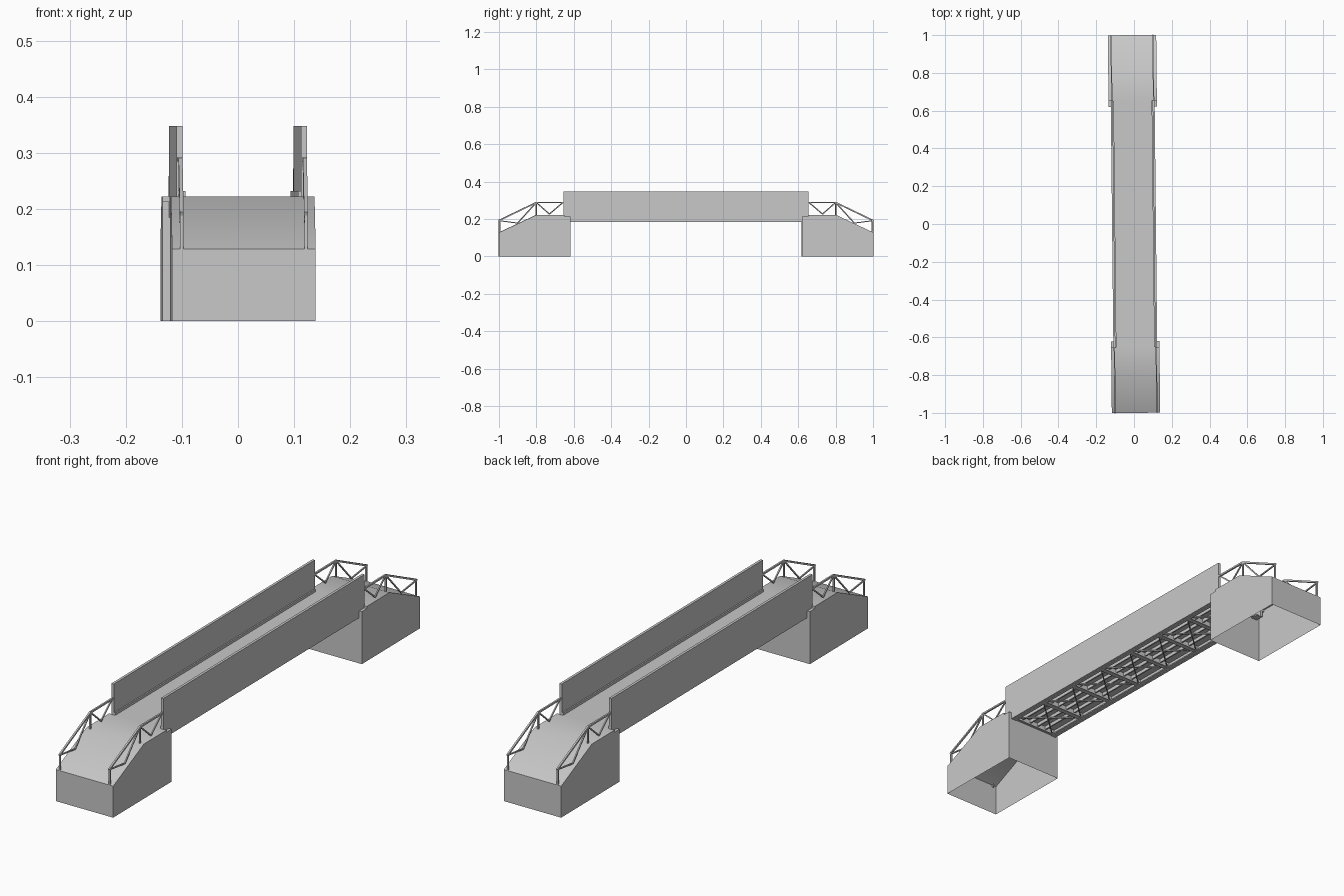
import bpy, bmesh, math
from mathutils import Matrix, Vector

cube = bpy.data.objects.get("Cube")
if cube:
    bpy.data.objects.remove(cube, do_unlink=True)

grey = bpy.data.materials.new("concrete_grey")
grey.use_nodes = True
grey.diffuse_color = (0.58, 0.58, 0.58, 1)
grey.node_tree.nodes["Principled BSDF"].inputs["Base Color"].default_value = (0.58, 0.58, 0.58, 1)

# The whole bridge sits slightly turned about z
TURN = Matrix.Rotation(0.0105, 4, 'Z')
END = 0.652          # half length of the span
ABUT_X = 0.128       # half width of the abutments
GIRDER_X = 0.1108    # girder and railing centre line
DECK_Z = 0.222


def finish(name, bm, smooth=False):
    bmesh.ops.recalc_face_normals(bm, faces=bm.faces)
    bm.transform(TURN)
    mesh = bpy.data.meshes.new(name)
    bm.to_mesh(mesh)
    bm.free()
    mesh.materials.append(grey)
    ob = bpy.data.objects.new(name, mesh)
    bpy.context.collection.objects.link(ob)
    if smooth:
        bpy.ops.object.select_all(action='DESELECT')
        ob.select_set(True)
        bpy.context.view_layer.objects.active = ob
        bpy.ops.object.shade_smooth_by_angle(angle=math.radians(35))
    return ob


def add_box(bm, x0, x1, y0, y1, z0, z1):
    size = Matrix.Diagonal((x1 - x0, y1 - y0, z1 - z0, 1))
    centre = Matrix.Translation(((x0 + x1) / 2, (y0 + y1) / 2, (z0 + z1) / 2))
    bmesh.ops.create_cube(bm, size=1, matrix=centre @ size)


def add_bar(bm, a, b, thick):
    a, b = Vector(a), Vector(b)
    d = b - a
    turn = d.to_track_quat('Z', 'X').to_matrix().to_4x4()
    size = Matrix.Diagonal((thick, thick, d.length + thick * 0.5, 1))
    bmesh.ops.create_cube(bm, size=1, matrix=Matrix.Translation((a + b) / 2) @ turn @ size)


# Abutments: hollow ramps with an open underside
ramp = [(1.0, 0), (1.0, 0.128), (0.8, DECK_Z), (END, DECK_Z),
        (END, 0.213), (0.62, 0.213), (0.62, 0)]
for end, s in (("front", -1), ("back", 1)):
    bm = bmesh.new()
    sides = [[bm.verts.new((x, s * y, z)) for y, z in ramp] for x in (-ABUT_X, ABUT_X)]
    for side in sides:
        bm.faces.new(side)
    for i in range(len(ramp) - 1):
        bm.faces.new((sides[0][i], sides[0][i + 1], sides[1][i + 1], sides[1][i]))
    finish(end + "_abutment", bm, smooth=True)

# Main girders with inner curb
for side, s in (("left", 1), ("right", -1)):
    bm = bmesh.new()
    x = s * GIRDER_X
    add_box(bm, x - 0.0053, x + 0.0053, -0.655, 0.655, 0.185, 0.348)
    finish(side + "_girder", bm)
    bm = bmesh.new()
    c = s * 0.103
    add_box(bm, c - 0.003, c + 0.003, -END, END, 0.214, 0.232)
    finish(side + "_curb", bm)

# Deck slab
bm = bmesh.new()
add_box(bm, -0.106, 0.106, -END, END, 0.212, DECK_Z)
finish("deck", bm)

# Floor framing beneath the deck
BAYS = 7
step = 1.24 / BAYS
bm = bmesh.new()
for i in range(BAYS + 1):
    y = -0.62 + i * step
    add_box(bm, -0.106, 0.106, y - 0.005, y + 0.005, 0.19, 0.212)
    add_box(bm, -0.106, 0.106, y - 0.01, y + 0.01, 0.187, 0.19)
finish("floor_beams", bm)

bm = bmesh.new()
for x in (-0.06, -0.02, 0.02, 0.06):
    add_box(bm, x - 0.003, x + 0.003, -0.65, 0.65, 0.198, 0.212)
for x in (-0.098, 0.098):
    add_box(bm, x - 0.007, x + 0.007, -0.65, 0.65, 0.185, 0.19)
finish("stringers", bm)

bm = bmesh.new()
for i in range(BAYS):
    y0, y1 = -0.62 + i * step, -0.62 + (i + 1) * step
    for s in (-1, 1):
        add_bar(bm, (s * 0.1, y0, 0.194), (-s * 0.1, y1, 0.194), 0.004)
finish("lateral_bracing", bm)

# Truss railings on the abutments
top = [(1.0, 0.192), (0.8, 0.288), (0.655, 0.288)]
zigzag = [(0.995, 0.19), (0.9, 0.178), (0.8, 0.288), (0.73, 0.226), (0.658, 0.288)]
posts = [[(0.997, 0.12), (0.997, 0.192)], [(0.8, 0.218), (0.8, 0.288)]]
for end, sy in (("front", -1), ("back", 1)):
    for side, sx in (("left", 1), ("right", -1)):
        bm = bmesh.new()
        for path, thick in [(top, 0.007), (zigzag, 0.005)] + [(p, 0.006) for p in posts]:
            for a, b in zip(path, path[1:]):
                add_bar(bm, (sx * GIRDER_X, sy * a[0], a[1]),
                        (sx * GIRDER_X, sy * b[0], b[1]), thick)
        finish(end + "_" + side + "_railing", bm)
